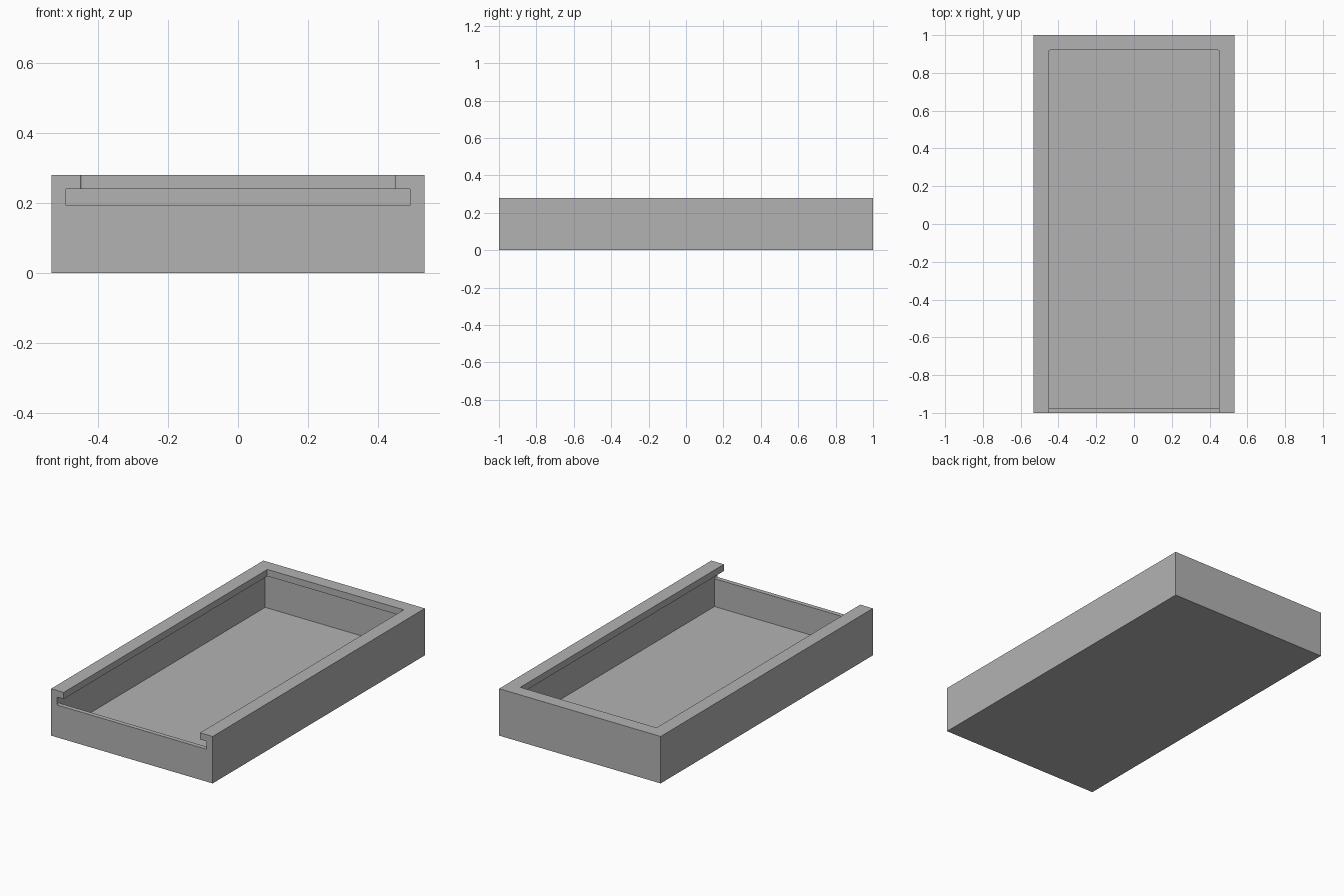
import bpy, bmesh
from mathutils import Matrix, Vector

cube = bpy.data.objects.get("Cube")
if cube:
    bpy.data.objects.remove(cube, do_unlink=True)

# Single grey material
grey = bpy.data.materials.new("grey")
grey.use_nodes = True
colour = (0.45, 0.45, 0.45, 1)
grey.diffuse_color = colour
grey.node_tree.nodes["Principled BSDF"].inputs["Base Color"].default_value = colour


def box(name, low, high, round_axis=None, radius=0):
    """Box between two corners; edges along round_axis can be rounded."""
    low, high = Vector(low), Vector(high)
    bm = bmesh.new()
    place = Matrix.Translation((low + high) / 2) @ Matrix.Diagonal((*(high - low), 1))
    bmesh.ops.create_cube(bm, size=1, matrix=place)
    if round_axis is not None:
        edges = [e for e in bm.edges
                 if abs((e.verts[0].co - e.verts[1].co)[round_axis]) > 1e-4]
        bmesh.ops.bevel(bm, geom=edges, offset=radius, segments=3,
                        profile=0.5, affect='EDGES')
    mesh = bpy.data.meshes.new(name)
    bm.to_mesh(mesh)
    bm.free()
    mesh.materials.append(grey)
    obj = bpy.data.objects.new(name, mesh)
    bpy.context.collection.objects.link(obj)
    return obj


W, L, H = 0.533, 1.0, 0.28      # half width, half length, height
inner, lip = 0.493, 0.45        # half widths of cavity and top opening
back, lip_back = 0.96, 0.92     # rear ends of cavity and top opening
floor, wall = 0.027, 0.027      # floor and front wall thickness
groove_low, groove_high = 0.193, 0.24

tray = box("tray", (-W, -L, 0), (W, L, H))

cutters = [
    # Storage space
    box("cavity_cutter", (-inner, wall - L, floor), (inner, back, 0.215)),
    # Groove for the sliding lid, open at the front
    box("groove_cutter", (-inner, -L - 0.1, groove_low),
        (inner, back, groove_high), 1, 0.004),
    # Opening between the overhanging lips
    box("opening_cutter", (-lip, -L - 0.1, 0.22), (lip, lip_back, H + 0.1), 2, 0.006),
]
for cutter in cutters:
    cutter.hide_render = True
    cutter.hide_viewport = True
    cutter.display_type = 'WIRE'
    cut = tray.modifiers.new(cutter.name, 'BOOLEAN')
    cut.operation = 'DIFFERENCE'
    cut.solver = 'EXACT'
    cut.object = cutter
